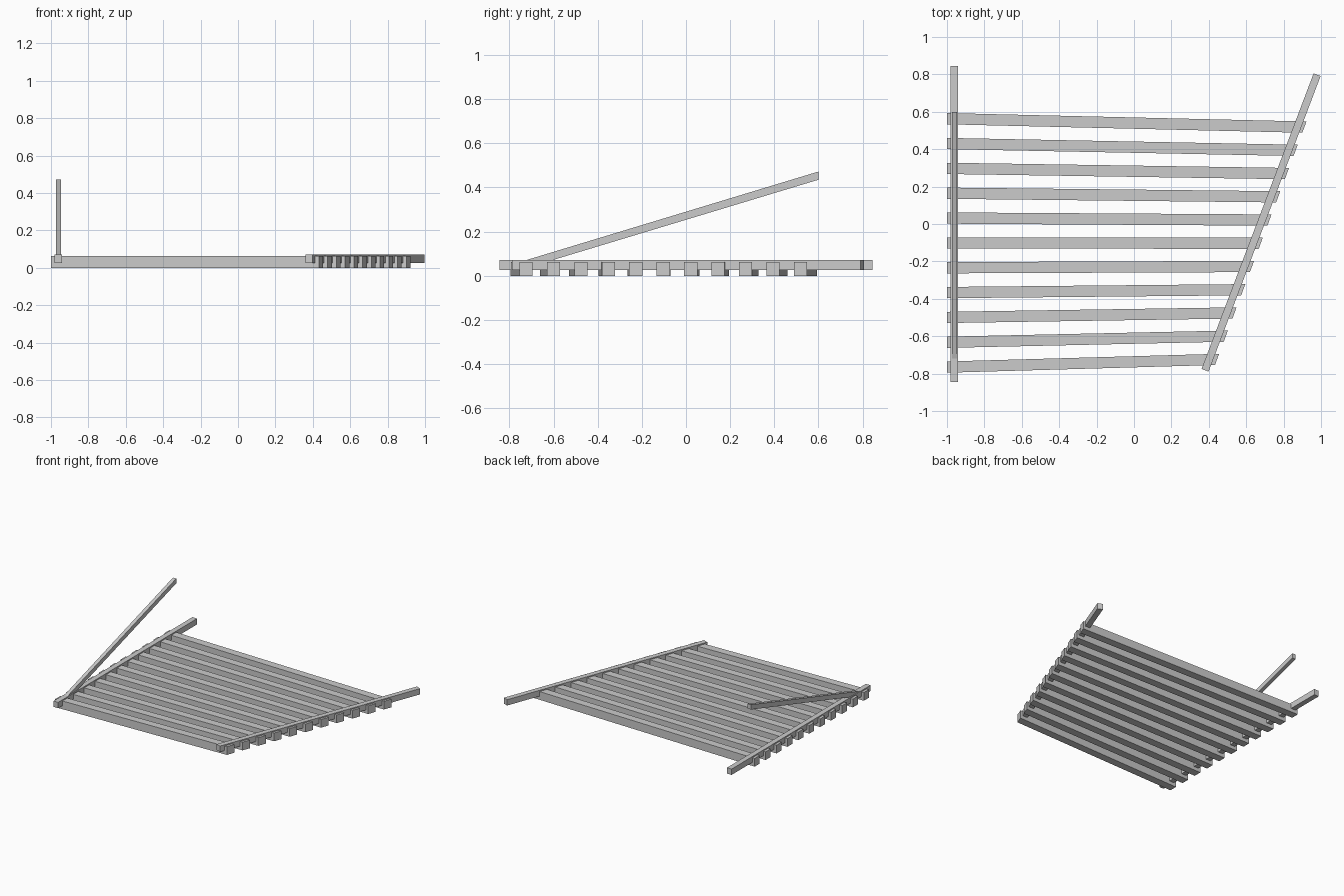
import bpy
import bmesh
from mathutils import Vector

cube = bpy.data.objects.get("Cube")
if cube:
    bpy.data.objects.remove(cube, do_unlink=True)

grey = bpy.data.materials.new("plain_grey")
grey.use_nodes = True
grey.diffuse_color = (0.6, 0.6, 0.6, 1)
grey.node_tree.nodes["Principled BSDF"].inputs["Base Color"].default_value = (0.6, 0.6, 0.6, 1)


def prism(name, outline, sweep):
    """Extrude a flat outline along the sweep vector."""
    bm = bmesh.new()
    face = bm.faces.new([bm.verts.new(p) for p in outline])
    grown = bmesh.ops.extrude_face_region(bm, geom=[face])["geom"]
    bmesh.ops.translate(bm, vec=sweep, verts=[g for g in grown if isinstance(g, bmesh.types.BMVert)])
    bmesh.ops.recalc_face_normals(bm, faces=bm.faces)
    mesh = bpy.data.meshes.new(name)
    bm.to_mesh(mesh)
    bm.free()
    mesh.materials.append(grey)
    obj = bpy.data.objects.new(name, mesh)
    bpy.context.collection.objects.link(obj)
    return obj


def beam(name, start, end, width, bottom, top):
    """Square-ended level beam between two plan points."""
    a, b = Vector((*start, bottom)), Vector((*end, bottom))
    side = (b - a).normalized().cross(Vector((0, 0, 1))) * width / 2
    return prism(name, [a + side, b + side, b - side, a - side], (0, 0, top - bottom))


# Fanned slats, their far ends cut parallel to the slanted rail
SLATS = 11
half = 0.03
skew = 0.011
for i in range(SLATS):
    t = i / (SLATS - 1)
    y0 = -0.765 + 1.328 * t
    y1 = -0.724 + 1.242 * t
    x1 = 0.444 + 0.467 * t
    outline = [(-1, y0 - half, 0), (x1 - skew, y1 - half, 0),
               (x1 + skew, y1 + half, 0), (-1, y0 + half, 0)]
    prism(f"slat_{i + 1}", outline, (0, 0, 0.063))

# Rails laid across the slats
beam("straight_rail", (-0.96, -0.845), (-0.96, 0.845), 0.04, 0.027, 0.072)
beam("slanted_rail", (0.38, -0.782), (0.979, 0.798), 0.04, 0.027, 0.072)

# Rising brace with upright end cuts
brace = [(-0.974, -0.75, 0.027), (-0.974, 0.6, 0.435),
         (-0.974, 0.6, 0.472), (-0.974, -0.75, 0.063)]
prism("rising_brace", brace, (0.028, 0, 0))
